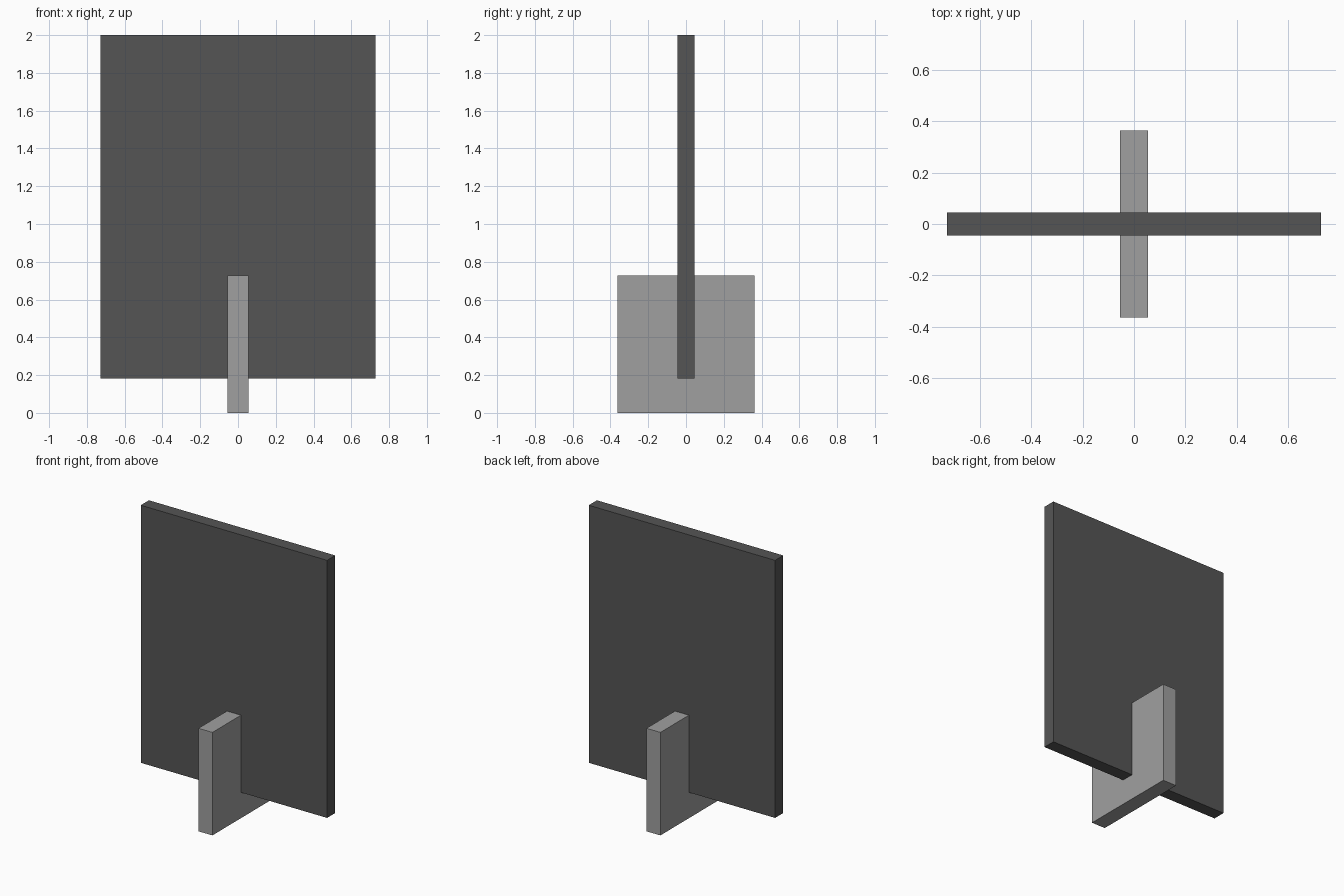
import bpy

if "Cube" in bpy.data.objects:
    bpy.data.objects.remove(bpy.data.objects["Cube"])


def material(name, grey):
    mat = bpy.data.materials.new(name)
    mat.diffuse_color = (grey, grey, grey, 1)
    mat.use_nodes = True
    mat.node_tree.nodes["Principled BSDF"].inputs["Base Color"].default_value = mat.diffuse_color
    return mat


def box(name, size, base_z, mat):
    """Box centred on the z axis, with its underside at base_z."""
    bpy.ops.mesh.primitive_cube_add(size=1, location=(0, 0, base_z + size[2] / 2))
    obj = bpy.context.object
    obj.name = name
    obj.scale = size
    bpy.ops.object.transform_apply(location=True, rotation=False, scale=True)
    obj.data.materials.append(mat)
    return obj


dark_grey = material("dark_grey", 0.091)
light_grey = material("light_grey", 0.35)

# Upright panel
panel = box("panel", (1.455, 0.091, 1.818), 0.182, dark_grey)

# Square foot crossing the panel
foot = box("foot", (0.109, 0.727, 0.727), 0, light_grey)

# Slot in the foot that holds the panel, open at the top
slot = box("slot_cutter", (0.3, 0.091, 0.7), 0.182, light_grey)
slot.hide_render = True
slot.hide_viewport = True
cut = foot.modifiers.new("panel_slot", 'BOOLEAN')
cut.operation = 'DIFFERENCE'
cut.solver = 'EXACT'
cut.object = slot
